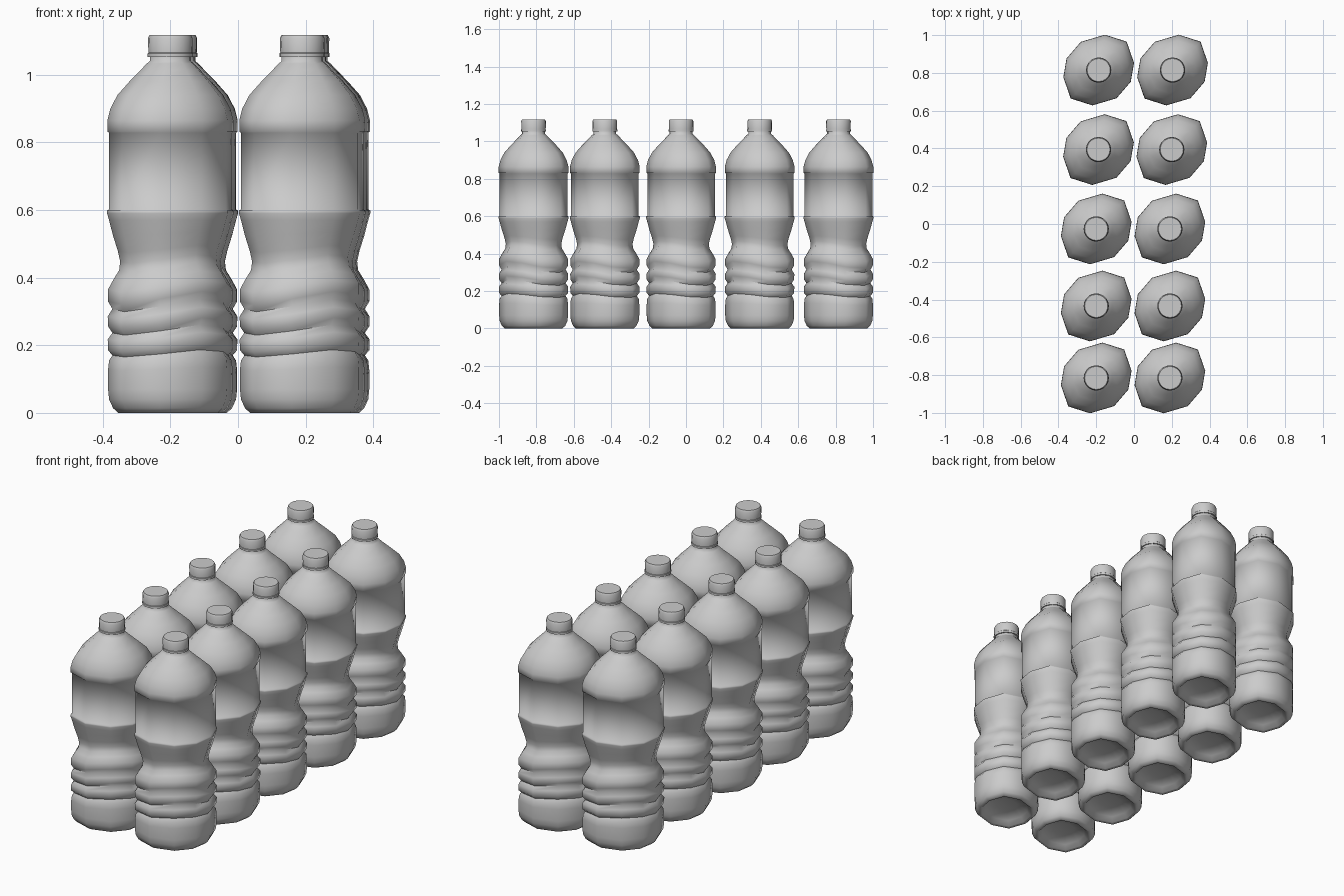
import bpy, bmesh
from math import sin, cos, pi, radians

if "Cube" in bpy.data.objects:
    bpy.data.objects.remove(bpy.data.objects["Cube"])

# Ten-sided, slightly squashed cross-section: (angle in degrees, radius)
half = [(-57.5, .174), (-20, .178), (11.5, .188), (45.5, .208), (80, .187)]
SECTION = half + [(a + 180, r) for a, r in half]
R = .185

# Body profile from the base up: (radius, height)
BODY = [(.06, .04), (.12, .025), (.14, .003), (.155, 0), (.17, .014), (.182, .04),
        (.185, .07), (.185, .13), (.182, .16), (.172, .176), (.185, .192), (.186, .225),
        (.172, .245), (.185, .265), (.186, .295), (.172, .318), (.185, .34), (.185, .375),
        (.168, .405), (.152, .43), (.149, .455), (.156, .485), (.171, .53), (.182, .57),
        (.188, .59), (.188, .598), (.182, .602), (.182, .828), (.187, .832), (.187, .865),
        (.178, .90), (.157, .94), (.122, .98), (.088, 1.015), (.071, 1.033), (.062, 1.04), (.062, 1.06)]
# Cap profile
CAP = [(.060, 1.052), (.067, 1.052), (.067, 1.063), (.065, 1.065), (.066, 1.108), (.061, 1.118)]


def lathe(name, profile, n, point):
    """Bridge rings given by point(side, radius, height) and close both ends."""
    bm = bmesh.new()
    rings = [[bm.verts.new(point(i, r, z)) for i in range(n)] for r, z in profile]
    for a, b in zip(rings, rings[1:]):
        for i in range(n):
            j = (i + 1) % n
            bm.faces.new((a[i], a[j], b[j], b[i]))
    bm.faces.new(rings[0][::-1])
    bm.faces.new(rings[-1])
    me = bpy.data.meshes.new(name)
    bm.to_mesh(me)
    bm.free()
    return me


def body_point(i, r, z):
    a, s = SECTION[i]
    t = radians(a)
    # the section turns round towards the neck
    k = min(1, max(0, (r - .06) / .1)) if z > .9 else 1
    rad = r * (1 + k * (s / R - 1))
    # ribs and waist wave up and down around the bottle
    w = max(0, 1 - abs(z - .33) / .22) ** .5
    z += .02 * w * cos(2 * (t + radians(50)))
    return rad * cos(t), rad * sin(t), z


def cap_point(i, r, z):
    t = 2 * pi * i / 20
    return r * cos(t), r * sin(t), z


body = lathe("bottle_body", BODY, 10, body_point)
cap = lathe("bottle_cap", CAP, 20, cap_point)

# Two columns of five bottles
rows = [(.815, -.187, .204), (.394, -.188, .2), (-.026, -.2, .19), (-.434, -.2, .19), (-.815, -.2, .19)]
for y, *xs in rows:
    for x in xs:
        for me in (body, cap):
            ob = bpy.data.objects.new(me.name, me)
            ob.location = (x, y, 0)
            bpy.context.collection.objects.link(ob)

# Smooth round the sides, crisp at the label and cap steps
for me, angle in ((body, 62), (cap, 35)):
    ob = next(o for o in bpy.data.objects if o.data == me)
    bpy.ops.object.select_all(action='DESELECT')
    ob.select_set(True)
    bpy.context.view_layer.objects.active = ob
    bpy.ops.object.shade_smooth_by_angle(angle=radians(angle))
